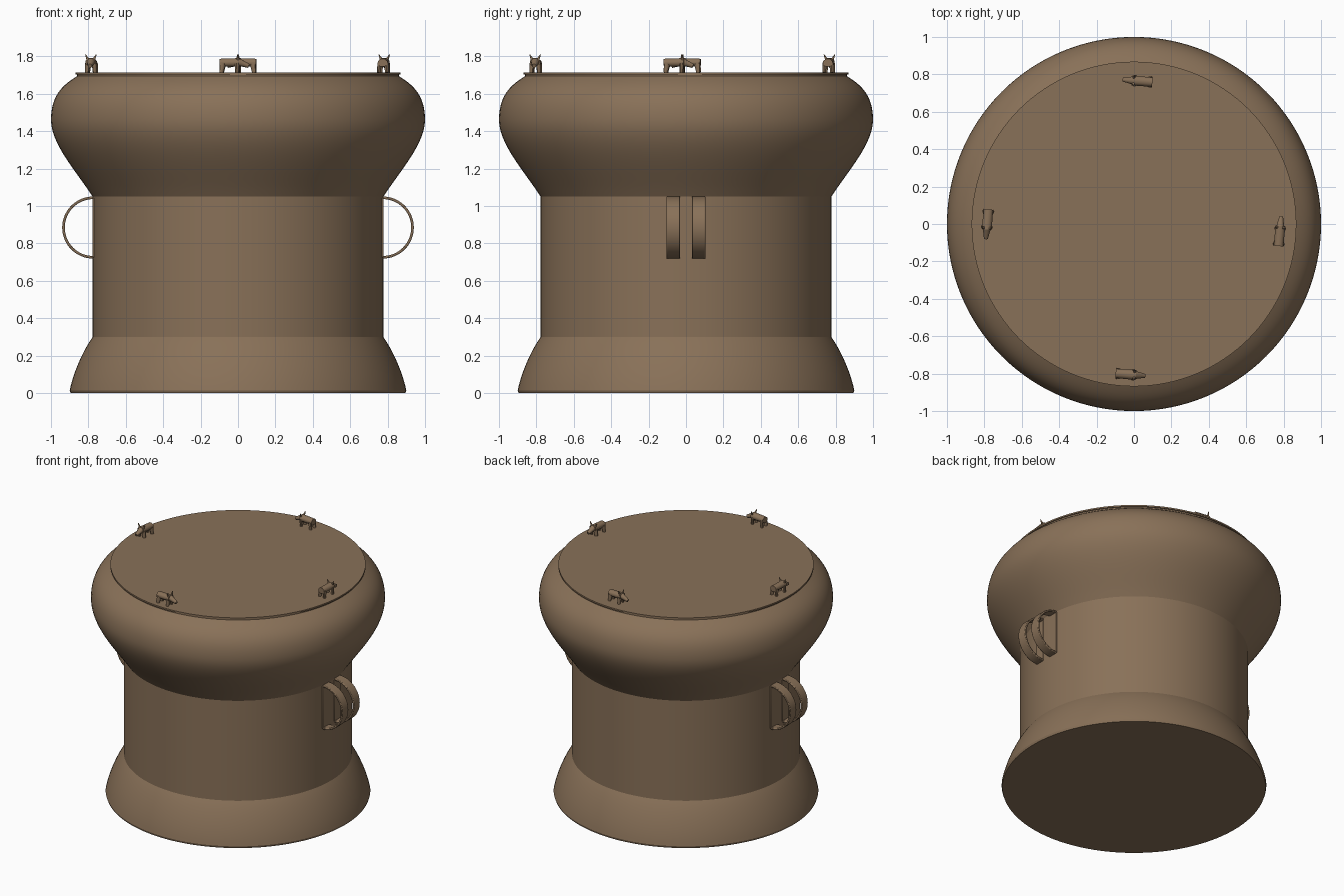
import bpy, bmesh, math
from mathutils import Vector, Matrix
from mathutils.geometry import interpolate_bezier

cube = bpy.data.objects.get("Cube")
if cube:
    bpy.data.objects.remove(cube, do_unlink=True)

COLOUR = (0.25, 0.165, 0.098, 1)
bronze = bpy.data.materials.new("aged bronze")
bronze.use_nodes = True
bronze.diffuse_color = COLOUR
bronze.node_tree.nodes["Principled BSDF"].inputs["Base Color"].default_value = COLOUR


def finish(name, bm, angle=30, bevel=0):
    bmesh.ops.recalc_face_normals(bm, faces=bm.faces)
    mesh = bpy.data.meshes.new(name)
    bm.to_mesh(mesh)
    bm.free()
    mesh.materials.append(bronze)
    obj = bpy.data.objects.new(name, mesh)
    bpy.context.collection.objects.link(obj)
    mesh.shade_smooth()
    mesh.set_sharp_from_angle(angle=math.radians(angle))
    if bevel:
        mod = obj.modifiers.new("soft edges", "BEVEL")
        mod.width, mod.segments = bevel, 2
    return obj


def curve(a, b, c, d, n=14):
    pts = [Vector((r, 0, z)) for r, z in (a, b, c, d)]
    return [(p.x, p.z) for p in interpolate_bezier(*pts, n)]


def revolve(name, profile, steps=128):
    bm = bmesh.new()
    verts = [bm.verts.new((r, 0, z)) for r, z in profile]
    edges = [bm.edges.new(pair) for pair in zip(verts, verts[1:])]
    bmesh.ops.spin(bm, geom=verts + edges, cent=(0, 0, 0), axis=(0, 0, 1),
                   angle=math.tau, steps=steps, use_merge=True)
    bmesh.ops.remove_doubles(bm, verts=bm.verts, dist=0.0001)
    return finish(name, bm, 15)


# Drum: flared foot, straight waist, swelling shoulder
foot = curve((0.9, 0.015), (0.875, 0.13), (0.82, 0.24), (0.777, 0.3))
belly = curve((0.777, 1.05), (0.86, 1.18), (1, 1.33), (1, 1.46))
shoulder = curve((1, 1.46), (1, 1.6), (0.93, 1.65), (0.86, 1.695))
revolve("drum_body", [(0, 0), (0.895, 0)] + foot + belly + shoulder[1:]
        + [(0.86, 1.706), (0, 1.706)])

# Thin striking plate with a small overhang
revolve("drum_top", [(0, 1.704), (0.868, 1.704), (0.868, 1.715), (0, 1.715)])


# Handles: paired D-shaped straps on both sides
def strap(name, side, y, width=0.072, thick=0.014, radius=0.166, n=32):
    bm = bmesh.new()
    rings = []
    for i in range(n + 1):
        a = math.pi * (i / n - 0.5)
        ring = []
        for r, w in ((radius, -1), (radius, 1), (radius - thick, 1), (radius - thick, -1)):
            ring.append(bm.verts.new((side * (0.774 + r * math.cos(a)),
                                      y + w * width / 2, 0.885 + r * math.sin(a))))
        rings.append(ring)
    for p, q in zip(rings, rings[1:]):
        for k in range(4):
            bm.faces.new((p[k], p[k - 1], q[k - 1], q[k]))
    bm.faces.new(rings[0])
    bm.faces.new(rings[-1])
    back = Matrix.Translation((side * 0.772, y, 0.885)) @ Matrix.Diagonal(
        (0.014, width, 2 * radius - thick, 1))
    bmesh.ops.create_cube(bm, size=1, matrix=back)
    finish(name, bm, 30, 0.004)


for side, label in ((1, "left"), (-1, "right")):
    strap(label + "_handle_front_strap", side, -0.068)
    strap(label + "_handle_back_strap", side, 0.068)


# Small standing animals, walking anticlockwise round the rim
def block(bm, start, end, size_a, size_b):
    """Tapered eight-sided limb between two points."""
    a, b = Vector(start), Vector(end)
    turn = (b - a).to_track_quat("Z", "Y")
    rings = []
    for p, (across, deep) in ((a, size_a), (b, size_b)):
        ring = []
        for i in range(8):
            t = math.tau * (i + 0.5) / 8
            ring.append(bm.verts.new(p + turn @ Vector(
                (across * math.cos(t), deep * math.sin(t), 0))))
        rings.append(ring)
    for i in range(8):
        bm.faces.new((rings[0][i - 1], rings[0][i], rings[1][i], rings[1][i - 1]))
    bm.faces.new(rings[0])
    bm.faces.new(rings[1])


def animal(name, x, y, heading):
    bm = bmesh.new()
    block(bm, (-0.078, 0, 0.052), (0.03, 0, 0.054), (0.027, 0.023), (0.029, 0.025))
    block(bm, (0.02, 0, 0.057), (0.078, 0, 0.035), (0.024, 0.022), (0.011, 0.012))
    for s in (-1, 1):
        block(bm, (-0.06, s * 0.018, 0.05), (-0.068, s * 0.021, 0), (0.011, 0.017), (0.009, 0.011))
        block(bm, (0.018, s * 0.018, 0.05), (0.016, s * 0.021, 0), (0.011, 0.015), (0.009, 0.011))
        block(bm, (0.022, s * 0.016, 0.07), (0.019, s * 0.029, 0.096), (0.008, 0.008), (0.002, 0.002))
    obj = finish(name, bm, 50)
    obj.location = (x, y, 1.714)
    obj.rotation_euler.z = math.radians(heading - 5)


animal("front_animal", -0.02, -0.805, 0)
animal("left_animal", 0.78, -0.04, 90)
animal("back_animal", 0.02, 0.765, 180)
animal("right_animal", -0.785, 0, 270)
